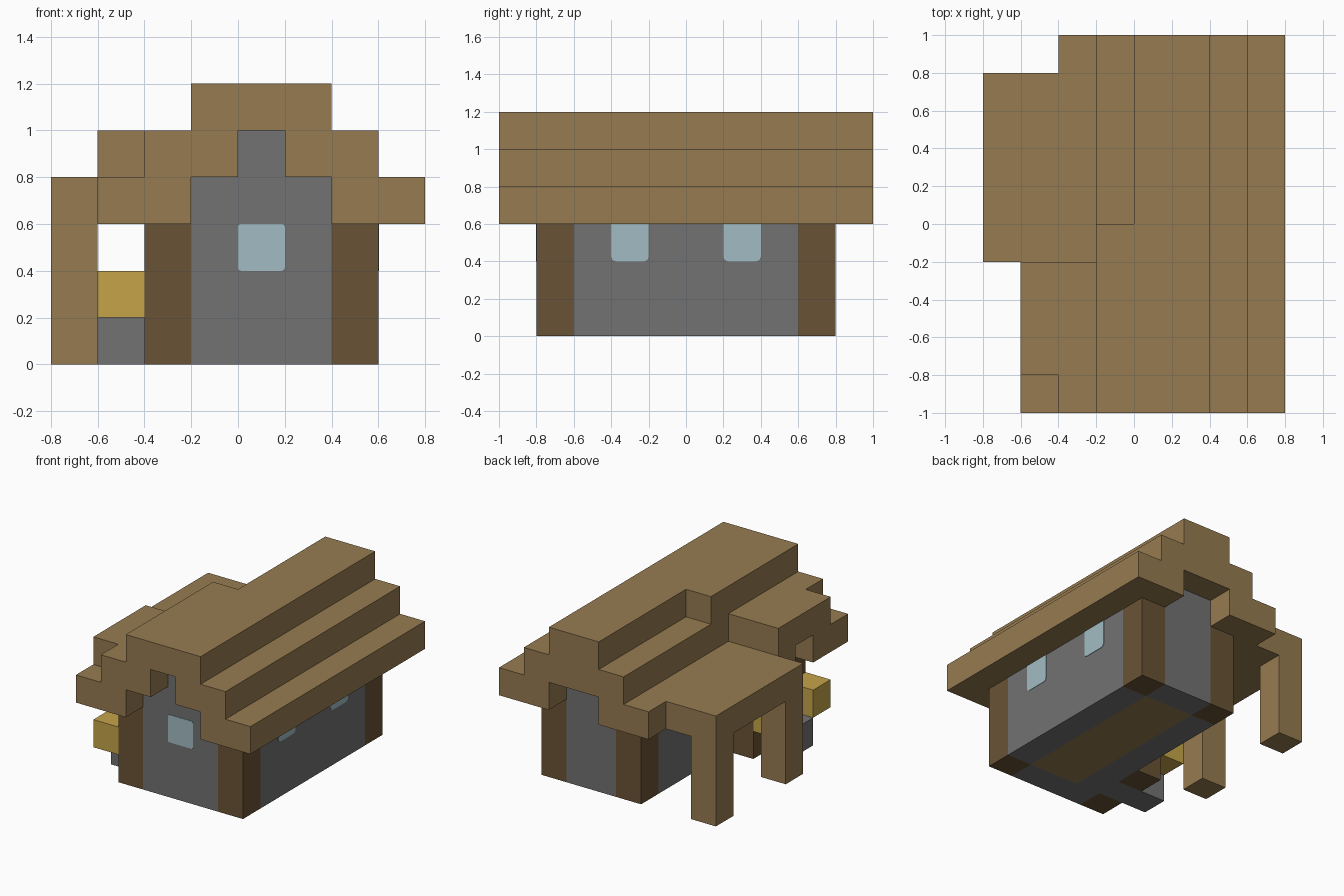
import bpy, bmesh
from mathutils import Vector

if "Cube" in bpy.data.objects:
    bpy.data.objects.remove(bpy.data.objects["Cube"], do_unlink=True)

U = 0.2  # block size


def material(name, rgb):
    lin = [((c / 255 + 0.055) / 1.055) ** 2.4 for c in rgb]
    m = bpy.data.materials.new(name)
    m.use_nodes = True
    m.diffuse_color = (*lin, 1)
    bsdf = m.node_tree.nodes["Principled BSDF"]
    bsdf.inputs["Base Color"].default_value = (*lin, 1)
    bsdf.inputs["Roughness"].default_value = 0.9
    return m


PLANK = material("plank brown", (150, 123, 81))
LOG = material("dark log brown", (105, 83, 53))
STONE = material("stone grey", (114, 114, 114))
LAMP = material("lamp yellow", (197, 164, 73))
GLASS = material("pale blue glass", (162, 188, 195))

owner = {}   # block cell -> part name
parts = {}   # part name -> material


def fill(name, mat, *boxes):
    """Claim block cells for a part; boxes are x0, x1, y0, y1, z0, z1 in blocks."""
    parts[name] = mat
    for x0, x1, y0, y1, z0, z1 in boxes:
        for x in range(x0, x1):
            for y in range(y0, y1):
                for z in range(z0, z1):
                    owner.setdefault((x, y, z), name)


def add_object(name, bm, mat):
    mesh = bpy.data.meshes.new(name)
    bm.to_mesh(mesh)
    bm.free()
    mesh.materials.append(mat)
    obj = bpy.data.objects.new(name, mesh)
    bpy.context.collection.objects.link(obj)
    return obj


def build(name):
    """Skin the outer faces of a part's cells and merge flat areas."""
    bm = bmesh.new()
    for cell in [c for c in owner if owner[c] == name]:
        for axis in range(3):
            for side in (0, 1):
                near = list(cell)
                near[axis] += 2 * side - 1
                if tuple(near) in owner:
                    continue
                a, b = (axis + 1) % 3, (axis + 2) % 3
                ring = []
                for da, db in ((0, 0), (1, 0), (1, 1), (0, 1)):
                    p = Vector(cell)
                    p[axis] += side
                    p[a] += da
                    p[b] += db
                    ring.append(bm.verts.new(p * U))
                bm.faces.new(ring if side else ring[::-1])
    bmesh.ops.remove_doubles(bm, verts=bm.verts, dist=0.001)
    bmesh.ops.dissolve_limit(bm, angle_limit=0.01, verts=bm.verts, edges=bm.edges)
    add_object(name, bm, parts[name])


def window(name, centre, size, axis, round_by):
    """Thin glass plate with clipped corners."""
    bm = bmesh.new()
    bmesh.ops.create_cube(bm, size=1)
    for v in bm.verts:
        v.co = Vector(centre) + v.co * Vector(size)
    edges = [e for e in bm.edges
             if abs(e.verts[0].co[axis] - e.verts[1].co[axis]) > 0.001]
    bmesh.ops.bevel(bm, geom=edges, offset=round_by, segments=2,
                    profile=0.5, affect='EDGES')
    add_object(name, bm, GLASS)


# Corner logs
for name, x, y in (("front_left_log", 2, -4), ("back_left_log", 2, 3),
                   ("back_right_log", -1, 3), ("front_right_log", -2, -4),
                   ("door_log", -2, -2)):
    fill(name, LOG, (x, x + 1, y, y + 1, 0, 3))

# Stone walls with stepped gables
fill("front_wall", STONE, (-1, 2, -4, -3, 0, 4), (0, 1, -4, -3, 4, 5))
fill("left_wall", STONE, (2, 3, -3, 3, 0, 3))
fill("back_wall", STONE, (0, 2, 3, 4, 0, 4))
fill("right_wall", STONE, (-1, 0, -1, 3, 0, 3))
fill("door_gable", STONE, (-2, -1, -3, -2, 3, 4))

# Floor and doorstep
fill("doorstep", STONE, (-3, 0, -3, -2, 0, 1), (-1, 0, -2, -1, 0, 1))
fill("floor", PLANK, (0, 2, -3, 3, 0, 1))

# Stepped roof with door dormer and porch
fill("roof", PLANK,
     (2, 4, -5, 5, 3, 4), (1, 3, -5, 5, 4, 5),      # left slope
     (-1, 2, -5, 0, 5, 6), (0, 2, 0, 5, 5, 6),      # ridge
     (-3, -1, -5, -3, 3, 4), (-2, 0, -5, -1, 4, 5), # front right slope
     (-2, 0, -1, 5, 3, 4), (-1, 1, -1, 5, 4, 5),    # back right slope
     (-3, -1, -4, -1, 4, 5), (-3, -1, -2, 0, 3, 4), # dormer
     (-4, -2, -1, 4, 3, 4))                         # porch roof
for name, y in (("front_porch_post", -1), ("back_porch_post", 3)):
    fill(name, PLANK, (-4, -3, y, y + 1, 0, 3))

# Lamps beside the door
for name, y in (("front_lamp", -4), ("back_lamp", -2)):
    fill(name, LAMP, (-3, -2, y, y + 1, 1, 2))

for part in parts:
    build(part)

# Windows
T = 0.006
window("front_window", (0.1, -0.8, 0.5), (U, T, U), 1, 0.012)
for name, x, y in (("left_front_window", 0.6, -0.3), ("left_back_window", 0.6, 0.3),
                   ("right_window", -0.2, 0.3)):
    window(name, (x, y, 0.515), (T, U, U + 0.03), 0, 0.025)
